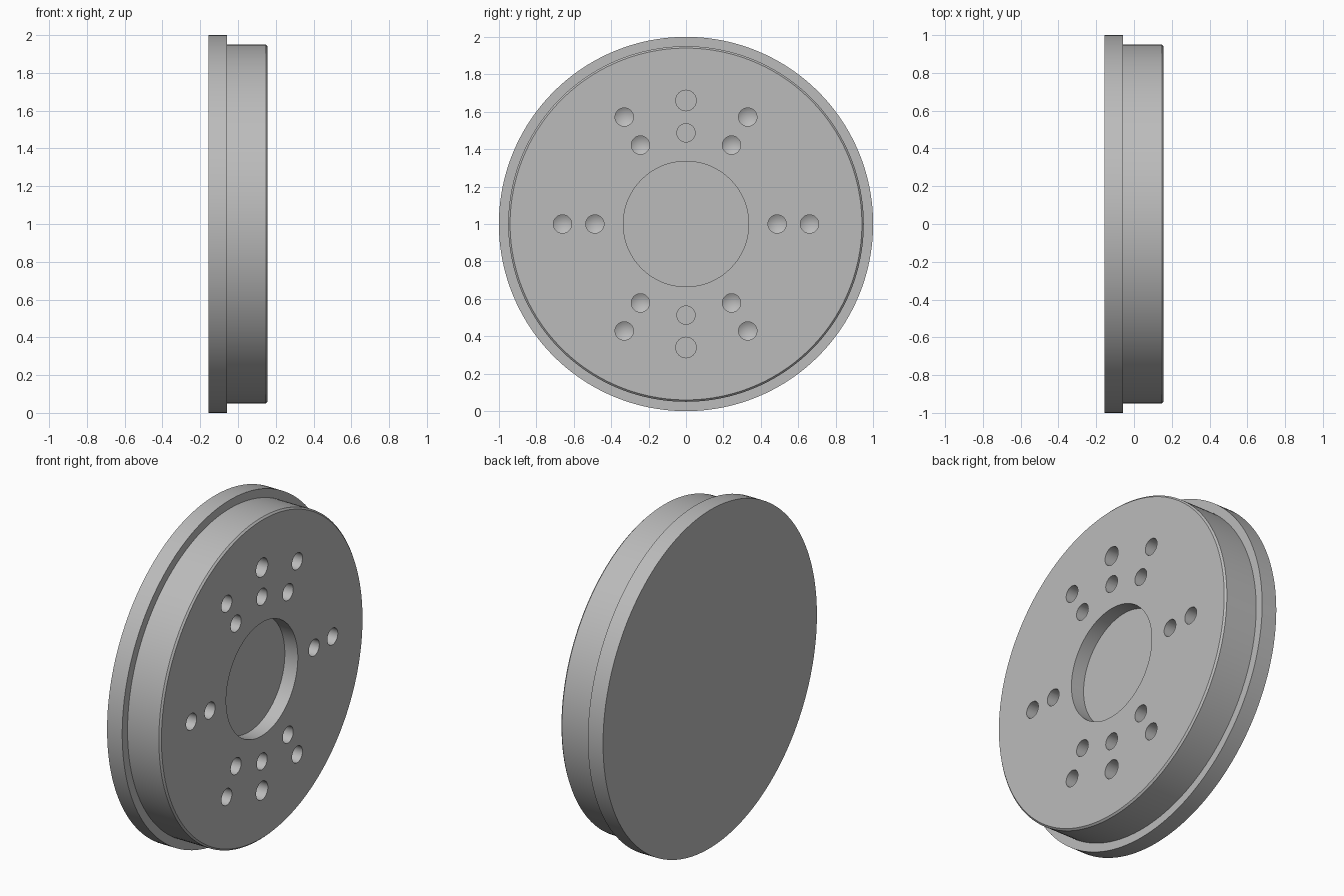
import bpy, bmesh, math
from mathutils import Matrix, Vector

if "Cube" in bpy.data.objects:
    bpy.data.objects.remove(bpy.data.objects["Cube"])

CENTRE_Z = 1.0
FRONT = 0.157          # x of the drilled face
BACK = -0.157          # x of the closed face

grey = bpy.data.materials.new("plain_grey")
grey.diffuse_color = (0.5, 0.5, 0.5, 1)
grey.use_nodes = True
grey.node_tree.nodes["Principled BSDF"].inputs["Base Color"].default_value = grey.diffuse_color


def lathe(bm, profile, steps, y=0.0, z=CENTRE_Z):
    """Spin an (x, radius) profile around an axis parallel to x."""
    rings = []
    for x, r in profile:
        if r == 0:
            rings.append([bm.verts.new((x, y, z))] * steps)
        else:
            rings.append([bm.verts.new((x, y + r * math.cos(2 * math.pi * i / steps),
                                        z + r * math.sin(2 * math.pi * i / steps)))
                          for i in range(steps)])
    for a, b in zip(rings, rings[1:]):
        for i in range(steps):
            j = (i + 1) % steps
            bm.faces.new(list(dict.fromkeys((a[i], a[j], b[j], b[i]))))


def make_object(name, bm):
    bmesh.ops.recalc_face_normals(bm, faces=bm.faces)
    mesh = bpy.data.meshes.new(name)
    bm.to_mesh(mesh)
    bm.free()
    mesh.materials.append(grey)
    obj = bpy.data.objects.new(name, mesh)
    bpy.context.collection.objects.link(obj)
    return obj


# Stepped disc: flange, body with chamfered rim, blind centre bore
bm = bmesh.new()
lathe(bm, [(BACK, 0), (BACK, 1.0), (-0.058, 1.0), (-0.058, 0.95),
           (FRONT - 0.01, 0.95), (FRONT, 0.94), (FRONT, 0.335),
           (FRONT - 0.085, 0.335), (FRONT - 0.085, 0)], 160)
disc = make_object("flanged_disc", bm)

# Blind holes: two circles of six pointed holes, plus flat ones above and below
bm = bmesh.new()
for ring in (0.487, 0.66):
    for k in range(6):
        a = math.radians(60 * k)
        lathe(bm, [(0.3, 0), (0.3, 0.049), (FRONT - 0.13, 0.049), (FRONT - 0.16, 0)],
              32, ring * math.cos(a), CENTRE_Z + ring * math.sin(a))
for ring, r in ((0.487, 0.049), (0.66, 0.055)):
    for side in (1, -1):
        lathe(bm, [(0.3, 0), (0.3, r), (FRONT - 0.13, r), (FRONT - 0.13, 0)],
              32, 0, CENTRE_Z + side * ring)
cutter = make_object("hole_cutter", bm)
cutter.hide_render = True

# Cut the holes and finish the shading
cut = disc.modifiers.new("holes", 'BOOLEAN')
cut.operation = 'DIFFERENCE'
cut.solver = 'EXACT'
cut.object = cutter
bpy.context.view_layer.objects.active = disc
disc.select_set(True)
cutter.select_set(False)
bpy.ops.object.modifier_apply(modifier=cut.name)
bpy.data.objects.remove(cutter)
bpy.ops.object.shade_smooth_by_angle(angle=math.radians(25))
